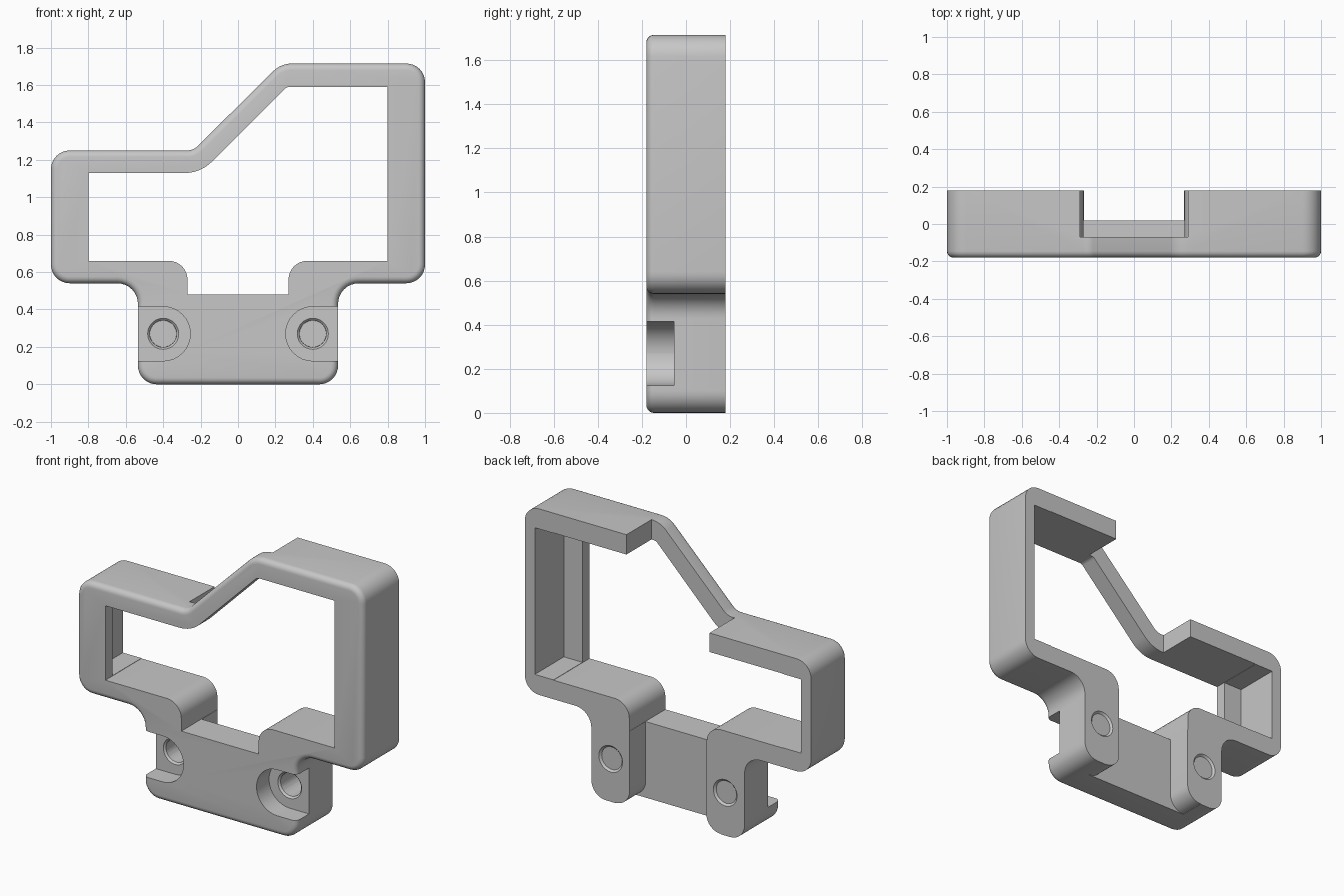
import bpy
import bmesh
import math
from mathutils import Vector, Matrix

cube = bpy.data.objects.get("Cube")
if cube:
    bpy.data.objects.remove(cube, do_unlink=True)

BACK, FRONT = 0.18, -0.18

grey = bpy.data.materials.new("plain grey")
grey.use_nodes = True
grey.diffuse_color = (0.57, 0.57, 0.57, 1)
grey.node_tree.nodes["Principled BSDF"].inputs["Base Color"].default_value = grey.diffuse_color


def rounded(corners, steps=8):
    """Turn (x, z, radius) corners into a profile with tangent arcs."""
    points = []
    for i, (x, z, r) in enumerate(corners):
        p = Vector((x, z))
        if r == 0:
            points.append(p)
            continue
        a = (Vector(corners[i - 1][:2]) - p).normalized()
        b = (Vector(corners[(i + 1) % len(corners)][:2]) - p).normalized()
        half = a.angle(b) / 2
        centre = p + (a + b).normalized() * (r / math.sin(half))
        start = p + a * (r / math.tan(half)) - centre
        end = p + b * (r / math.tan(half)) - centre
        sweep = math.atan2(start.x * end.y - start.y * end.x, start.dot(end))
        for k in range(steps + 1):
            points.append(centre + Matrix.Rotation(sweep * k / steps, 2) @ start)
    return points


def finish(bm, name):
    bmesh.ops.recalc_face_normals(bm, faces=bm.faces[:])
    mesh = bpy.data.meshes.new(name)
    bm.to_mesh(mesh)
    bm.free()
    obj = bpy.data.objects.new(name, mesh)
    bpy.context.collection.objects.link(obj)
    mesh.materials.append(grey)
    return obj


def prism(name, corners, y0, y1, fillet=0):
    """Extrude a profile along y, optionally rounding its front rim."""
    bm = bmesh.new()
    face = bm.faces.new([bm.verts.new((p.x, y0, p.y)) for p in rounded(corners)])
    rim = face.edges[:]
    new = bmesh.ops.extrude_face_region(bm, geom=[face], use_keep_orig=True)["geom"]
    for v in new:
        if isinstance(v, bmesh.types.BMVert):
            v.co.y = y1
    bmesh.ops.recalc_face_normals(bm, faces=bm.faces[:])
    if fillet:
        bmesh.ops.bevel(bm, geom=rim, offset=fillet, segments=5, profile=0.5,
                        affect='EDGES', clamp_overlap=True)
    return finish(bm, name)


def box(name, x0, x1, y0, y1, z0, z1):
    return prism(name, [(x0, z0, 0), (x1, z0, 0), (x1, z1, 0), (x0, z1, 0)], y0, y1)


def cone(name, x, z, y, r_front, r_back, depth):
    bm = bmesh.new()
    bmesh.ops.create_cone(bm, cap_ends=True, segments=40, radius1=r_front,
                          radius2=r_back, depth=depth,
                          matrix=Matrix.Translation((x, y, z)) @ Matrix.Rotation(-math.pi / 2, 4, 'X'))
    return finish(bm, name)


# Outer body with a softened front rim
frame = prism("bracket_frame", [
    (-0.535, 0, 0.1), (0.535, 0, 0.1), (0.535, 0.54, 0.11), (1, 0.54, 0.1),
    (1, 1.715, 0.1), (0.23, 1.715, 0.14), (-0.24, 1.25, 0.08), (-1, 1.25, 0.1),
    (-1, 0.54, 0.1), (-0.535, 0.54, 0.11)], FRONT, BACK, fillet=0.035)

# Main window through the frame
cutters = [prism("window_cutter", [
    (-0.27, 0.48, 0), (0.27, 0.48, 0), (0.27, 0.66, 0.1), (0.8, 0.66, 0),
    (0.8, 1.59, 0), (0.26, 1.59, 0.04), (-0.2, 1.13, 0.2), (-0.8, 1.13, 0),
    (-0.8, 0.66, 0), (-0.27, 0.66, 0.1)], -0.5, 0.5)]

# Rear reliefs that leave thin side walls behind a front lip
cutters.append(box("left_relief_cutter", 0.6, 0.93, -0.11, 0.5, 0.662, 1.588))
cutters.append(box("right_relief_cutter", -0.93, -0.6, -0.11, 0.5, 0.662, 1.128))

# Gap behind the sloping bar
cutters.append(box("top_gap_cutter", -0.29, 0.29, -0.07, 0.5, 1.0, 1.9))

# Space between the two rear legs, with rounded leg feet
cutters.append(prism("leg_gap_cutter", [
    (-0.268, 0.52, 0), (-0.268, 0.002, 0.1), (-0.369, 0.002, 0), (-0.369, -0.1, 0),
    (0.369, -0.1, 0), (0.369, 0.002, 0), (0.268, 0.002, 0.1), (0.268, 0.52, 0)],
    0.02, 0.5))

# Open-sided screw recesses and chamfered screw holes
for side, s in (("left", 1), ("right", -1)):
    cutters.append(prism(side + "_recess_cutter", [
        (s * 0.255, 0.125, 0.1449), (s * 0.7, 0.125, 0), (s * 0.7, 0.415, 0),
        (s * 0.255, 0.415, 0.1449)], -0.5, -0.055))
    cutters.append(cone(side + "_hole_cutter", s * 0.4, 0.27, 0, 0.072, 0.072, 1))
    cutters.append(cone(side + "_front_chamfer", s * 0.4, 0.27, -0.055, 0.095, 0.071, 0.024))
    cutters.append(cone(side + "_rear_chamfer", s * 0.4, 0.27, BACK, 0.071, 0.095, 0.024))

# Apply every cut, then drop the cutters
bpy.ops.object.select_all(action='DESELECT')
frame.select_set(True)
bpy.context.view_layer.objects.active = frame
for cutter in cutters:
    cutter.hide_render = True
    mod = frame.modifiers.new(cutter.name, 'BOOLEAN')
    mod.operation = 'DIFFERENCE'
    mod.solver = 'EXACT'
    mod.object = cutter
    bpy.ops.object.modifier_apply(modifier=mod.name)
    bpy.data.objects.remove(cutter, do_unlink=True)

bpy.ops.object.shade_smooth_by_angle(angle=math.radians(30))
